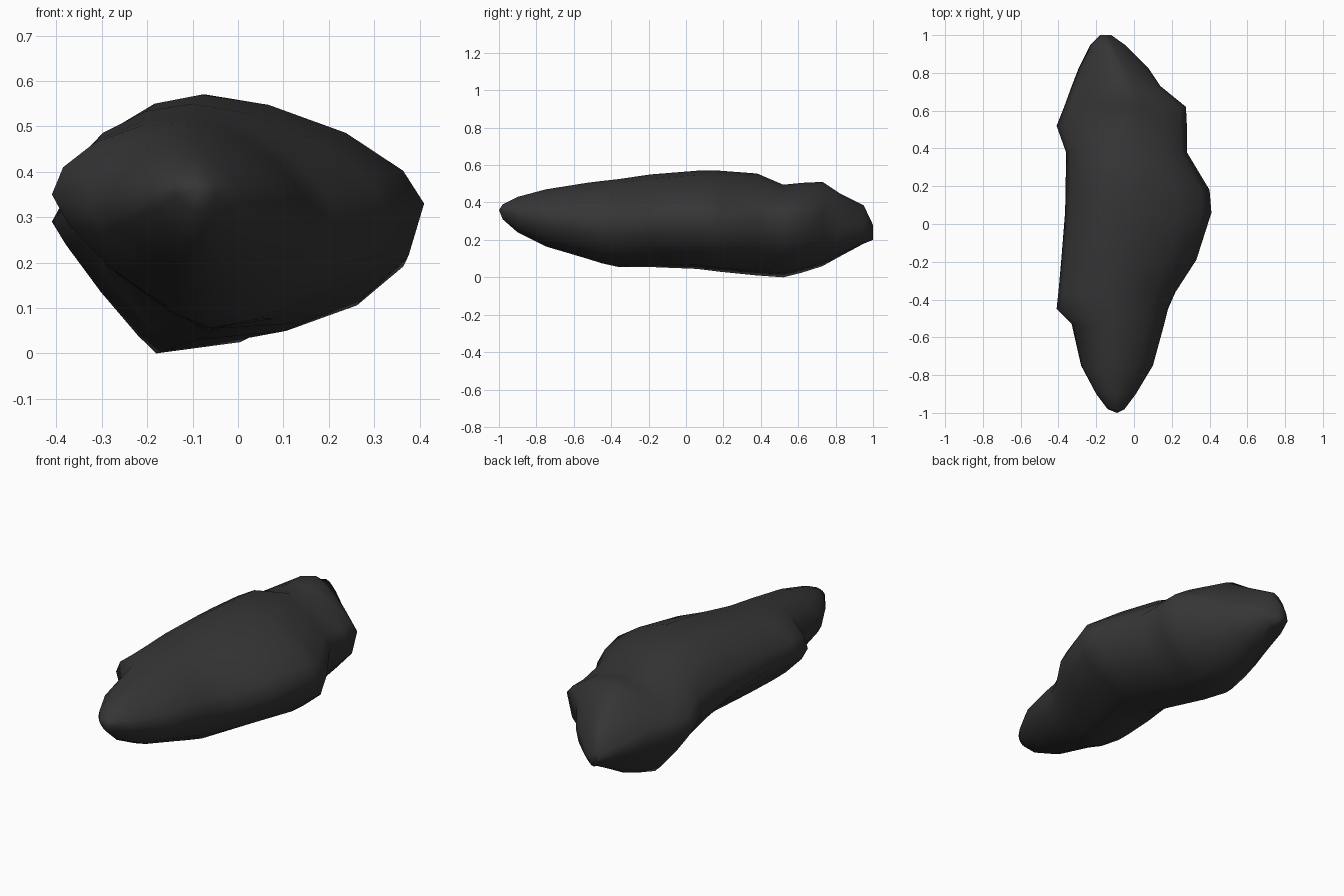
import bpy, bmesh, math

# Boulder cross-sections along y:
# y, left x, left z, right x, right z, bottom x, bottom z, top x, top z
SECTIONS = [
    (-0.98, -0.14, 0.36, -0.05, 0.36, -0.09, 0.31, -0.09, 0.39),
    (-0.90, -0.20, 0.34, 0.01, 0.34, -0.09, 0.24, -0.10, 0.43),
    (-0.75, -0.28, 0.32, 0.10, 0.32, -0.09, 0.165, -0.10, 0.47),
    (-0.53, -0.33, 0.32, 0.16, 0.30, -0.08, 0.10, -0.10, 0.505),
    (-0.45, -0.41, 0.35, 0.18, 0.29, -0.08, 0.075, -0.10, 0.515),
    (-0.36, -0.40, 0.35, 0.22, 0.29, -0.06, 0.055, -0.10, 0.525),
    (-0.19, -0.385, 0.34, 0.33, 0.31, -0.05, 0.055, -0.10, 0.55),
    (0.06, -0.365, 0.32, 0.41, 0.33, -0.06, 0.045, -0.08, 0.57),
    (0.18, -0.362, 0.31, 0.40, 0.30, -0.09, 0.03, -0.07, 0.57),
    (0.38, -0.36, 0.30, 0.28, 0.34, -0.15, 0.01, -0.06, 0.555),
    (0.52, -0.41, 0.29, 0.28, 0.34, -0.18, 0.00, -0.05, 0.495),
    (0.62, -0.37, 0.28, 0.275, 0.34, -0.16, 0.025, -0.04, 0.505),
    (0.73, -0.33, 0.27, 0.14, 0.34, -0.14, 0.06, -0.05, 0.51),
    (0.82, -0.295, 0.26, 0.08, 0.27, -0.13, 0.11, -0.08, 0.45),
    (0.95, -0.23, 0.25, -0.05, 0.26, -0.14, 0.18, -0.14, 0.385),
    (1.00, -0.18, 0.24, -0.12, 0.24, -0.15, 0.20, -0.15, 0.28),
]
SIDES = 16


def ring(bm, y, xl, zl, xr, zr, xb, zb, xt, zt):
    """Closed section made of four rounded or bevelled quadrants."""
    verts = []
    back = y > 0.45
    for i in range(SIDES):
        a = 2 * math.pi * i / SIDES
        c, s = math.cos(a), math.sin(a)
        side_x, side_z = (xr, zr) if c >= 0 else (xl, zl)
        end_x, end_z = (xt, zt) if s >= 0 else (xb, zb)
        if s >= 0:
            power = (1.4 if back else 1.6) if c >= 0 else (1.6 if back else 1.9)
        else:
            power = (2.1 if y > 0 else 1.8) if c >= 0 else (1.1 if y > 0 else 1.35)
        u, v = abs(c) ** (2 / power), abs(s) ** (2 / power)
        verts.append(bm.verts.new((end_x + (side_x - end_x) * u, y,
                                   side_z + (end_z - side_z) * v)))
    return verts


# Loft the sections and close both ends
bm = bmesh.new()
rings = [ring(bm, *s) for s in SECTIONS]
for a, b in zip(rings, rings[1:]):
    for i in range(SIDES):
        j = (i + 1) % SIDES
        bm.faces.new((a[i], a[j], b[j], b[i]))
nose = bm.verts.new((-0.09, -1.0, 0.36))
for i in range(SIDES):
    bm.faces.new((nose, rings[0][(i + 1) % SIDES], rings[0][i]))
bm.faces.new(rings[-1])
bmesh.ops.recalc_face_normals(bm, faces=bm.faces)
mesh = bpy.data.meshes.new("boulder")
bm.to_mesh(mesh)
bm.free()
for p in mesh.polygons:
    p.use_smooth = True
boulder = bpy.data.objects.new("boulder", mesh)
bpy.context.collection.objects.link(boulder)

# Dark stone
stone = bpy.data.materials.new("dark_stone")
stone.diffuse_color = (0.036, 0.036, 0.036, 1)
mesh.materials.append(stone)
